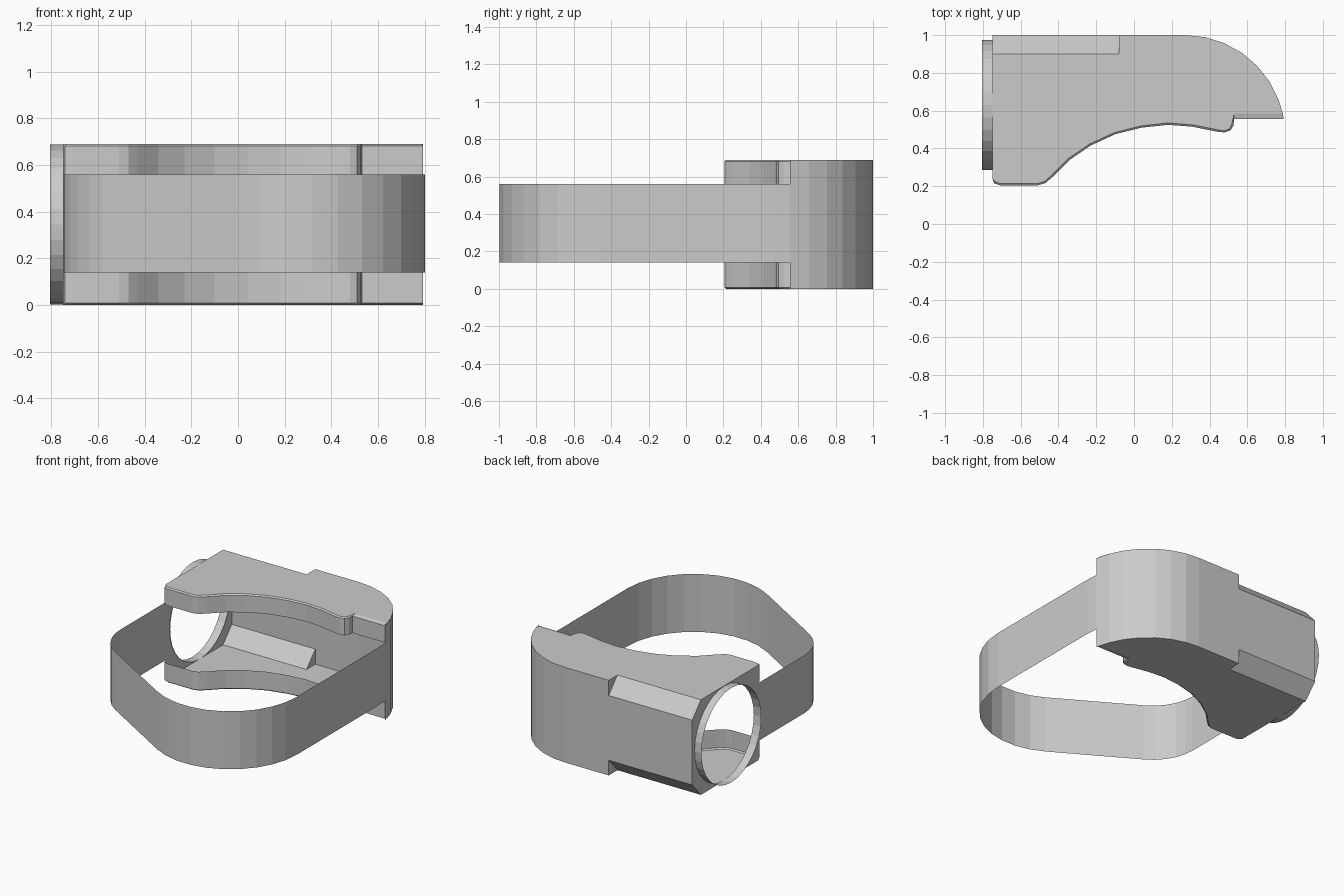
import bpy, bmesh
from math import sin, cos, radians, pi
from mathutils import Vector

if "Cube" in bpy.data.objects:
    bpy.data.objects.remove(bpy.data.objects["Cube"])

H = 0.69                      # housing height
LEFT, NOTCH_X = -0.75, -0.08  # left wall, end of the rear chamfers
CH_Y, CH_Z = 0.90, 0.11       # chamfer start in y, height in z
BAND_Z = (0.14, 0.56)


def make(name, faces):
    """Object from a list of faces given as coordinate loops, welded."""
    bm = bmesh.new()
    for f in faces:
        bm.faces.new([bm.verts.new(p) for p in f])
    bmesh.ops.remove_doubles(bm, verts=bm.verts, dist=1e-5)
    bmesh.ops.recalc_face_normals(bm, faces=bm.faces)
    return finish(name, bm)


def finish(name, bm):
    me = bpy.data.meshes.new(name)
    bm.to_mesh(me)
    bm.free()
    ob = bpy.data.objects.new(name, me)
    bpy.context.collection.objects.link(ob)
    return ob


def strip(a, b):
    """Quads between two equally long point rows."""
    return [(a[i], a[i + 1], b[i + 1], b[i]) for i in range(len(a) - 1)]


def at(path, z):
    return [(x, y, z) for x, y in path]


def upright(path, z0, z1):
    return strip(at(path, z0), at(path, z1))


def arc(cx, cy, r, a0, a1, n):
    return [(cx + r * cos(radians(a0 + (a1 - a0) * i / n)),
             cy + r * sin(radians(a0 + (a1 - a0) * i / n))) for i in range(n + 1)]


# Shared outlines seen from above
shoulder = arc(0.27, 0.47, 0.53, 90, 9.2, 7)
rim = [shoulder[-1], (0.53, 0.555), (0.526, 0.52), (0.51, 0.495), (0.48, 0.485),
       (0.45, 0.487), (0.31, 0.515), (0.18, 0.525), (0.04, 0.51), (-0.10, 0.475),
       (-0.23, 0.415), (-0.34, 0.34), (-0.43, 0.25), (-0.47, 0.216), (-0.51, 0.205),
       (-0.71, 0.205), (-0.74, 0.215), (LEFT, 0.24)]

# Rim moved slightly inward for the softened plate edge, wider at the ledge
inset = [(0.788, 0.585), (0.53, 0.585)]
for i in range(2, len(rim) - 1):
    t = (Vector(rim[i + 1]) - Vector(rim[i - 1])).normalized()
    inset.append((rim[i][0] + 0.01 * t.y, rim[i][1] - 0.01 * t.x))
inset.append(rim[-1])

# Top and bottom plates with hanging rims and rear chamfers
for name, z, s in (("top_plate", H, -1), ("bottom_plate", 0, 1)):
    zc = z + s * CH_Z
    outline = [(LEFT, CH_Y), (NOTCH_X, CH_Y), (NOTCH_X, 1)] + shoulder[:-1] + inset
    faces = [at(outline, z)]
    faces += strip(at(inset, z), at(rim, z + s * 0.008))
    faces += upright(rim, z + s * 0.008, BAND_Z[1] if s < 0 else BAND_Z[0])
    faces.append([(LEFT, CH_Y, z), (NOTCH_X, CH_Y, z), (NOTCH_X, 1, zc), (LEFT, 1, zc)])
    faces.append([(NOTCH_X, CH_Y, z), (NOTCH_X, 1, z), (NOTCH_X, 1, zc)])
    make(name, faces)

# Rear wall wrapping round the right shoulder
make("rear_wall", upright([(LEFT, 1), (NOTCH_X, 1)], CH_Z, H - CH_Z)
     + upright([(NOTCH_X, 1)] + shoulder, 0, H))

# Left wall with round opening
N, R, CY, CZ = 32, 0.343, 0.63, H / 2
circle = [(CY + R * cos(2 * pi * i / N), CZ + R * sin(2 * pi * i / N)) for i in range(N)]
border = [(0.24, 0), (CH_Y, 0), (1, CH_Z), (1, H - CH_Z), (CH_Y, H), (0.24, H)]
bm = bmesh.new()
for loop in (border, circle):
    vs = [bm.verts.new((LEFT, y, z)) for y, z in loop]
    for i in range(len(vs)):
        bm.edges.new((vs[i - 1], vs[i]))
bmesh.ops.triangle_fill(bm, use_beauty=True, use_dissolve=False,
                        edges=bm.edges[:], normal=(-1, 0, 0))
finish("left_wall", bm)

# Short round collar on the opening
ring = circle + circle[:1]
make("round_collar", strip([(-0.805, y, z) for y, z in ring],
                           [(-0.745, y, z) for y, z in ring]))

# Thin band looping round the front
band = [shoulder[-1], (0.80, 0.47)]
band += arc(0.27, -0.47, 0.53, 0, -121, 10)
band += arc(-0.40, -0.28, 0.35, -121, -180, 5)
band.append((LEFT, 0.24))
make("front_band", upright(band, *BAND_Z))
